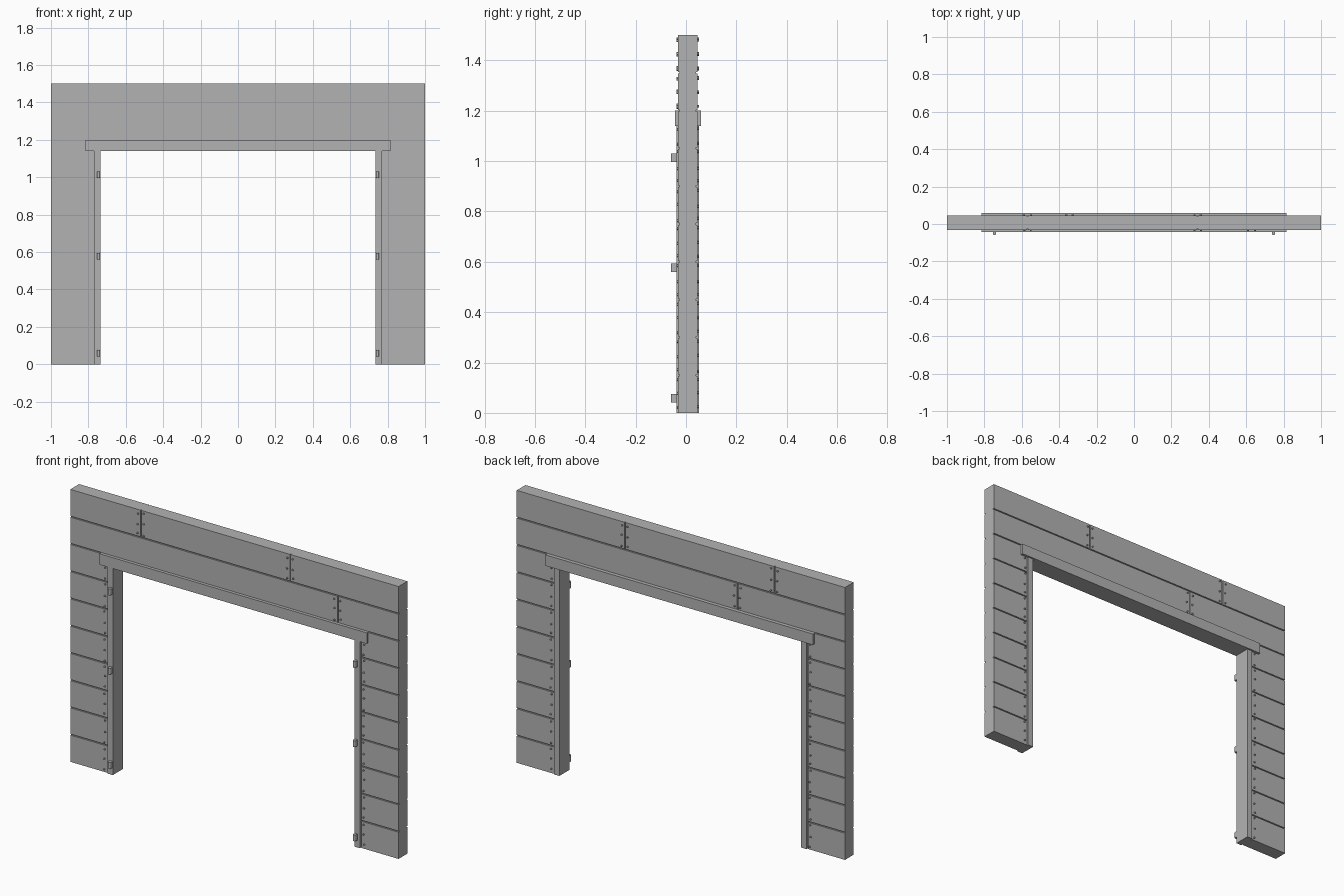
import bpy, bmesh, math, random
from mathutils import Matrix, Vector

random.seed(4)
if "Cube" in bpy.data.objects:
    bpy.data.objects.remove(bpy.data.objects["Cube"], do_unlink=True)

grey = bpy.data.materials.new("grey")
grey.use_nodes = True
colour = (0.45, 0.45, 0.45, 1)
grey.diffuse_color = colour
grey.node_tree.nodes["Principled BSDF"].inputs["Base Color"].default_value = colour

# Wall depth, plank height and groove size
FRONT, BACK = -0.031, 0.045
ROW, GAP, SKIN = 0.15, 0.006, 0.006
INNER = 0.774


def add_box(bm, lo, hi):
    lo, hi = Vector(lo), Vector(hi)
    size = Matrix.Diagonal((*(hi - lo), 1))
    bmesh.ops.create_cube(bm, size=1, matrix=Matrix.Translation((lo + hi) / 2) @ size)


def add_rod(bm, centre, radius, depth, sides, along_y=False):
    turn = Matrix.Rotation(math.pi / 2, 4, "X") if along_y else Matrix()
    bmesh.ops.create_cone(bm, cap_ends=True, segments=sides, radius1=radius, radius2=radius,
                          depth=depth, matrix=Matrix.Translation(centre) @ turn)


def finish(name, bm):
    mesh = bpy.data.meshes.new(name)
    bm.to_mesh(mesh)
    bm.free()
    mesh.materials.append(grey)
    obj = bpy.data.objects.new(name, mesh)
    bpy.context.collection.objects.link(obj)
    return obj


def box(name, lo, hi):
    bm = bmesh.new()
    add_box(bm, lo, hi)
    return finish(name, bm)


# Solid core behind the planks
box("header_core", (-1, FRONT + SKIN, 1.2), (1, BACK - SKIN, 1.5))
for side, x0, x1 in (("right", -1, -INNER), ("left", INNER, 1)):
    box(side + "_core", (x0, FRONT + SKIN, 0), (x1, BACK - SKIN, 1.2))

# Planks and nails on both faces
for face, y, inward, lower_joint in (("front", FRONT, 1, 0.63), ("back", BACK, -1, -0.345)):
    planks, nails = bmesh.new(), bmesh.new()
    y_lo, y_hi = sorted((y, y + inward * SKIN))

    def nail_column(x, row):
        for part in (0.12, 0.5, 0.87):
            z = (row + part) * ROW + random.uniform(-0.006, 0.006)
            at = (x + random.uniform(-0.003, 0.003), y - inward * 0.002, z)
            add_rod(nails, at, 0.005, 0.008, 6, along_y=True)

    def plank(x0, x1, row):
        z0 = row * ROW + (GAP / 2 if row else 0)
        z1 = (row + 1) * ROW - (GAP / 2 if row < 9 else 0)
        add_box(planks, (x0, y_lo, z0), (x1, y_hi, z1))

    # Short planks beside the opening
    for row in range(8):
        for x0, x1, s in ((-1, -INNER, -1), (INNER, 1, 1)):
            plank(x0, x1, row)
            nail_column(s * (INNER + 0.015), row)

    # Long planks over the opening, with butt joints
    for row, joints in ((8, [lower_joint]), (9, [-0.57, 0.34])):
        starts = [-1] + [j + GAP / 2 for j in joints]
        ends = [j - GAP / 2 for j in joints] + [1]
        for x0, x1 in zip(starts, ends):
            plank(x0, x1, row)
        for j in joints:
            nail_column(j - 0.018, row)
            nail_column(j + 0.018, row)

    finish(face + "_planks", planks)
    finish(face + "_nails", nails)

# Door frame
box("lintel", (-0.815, -0.043, 1.14), (0.815, 0.06, 1.2))
for side, s in (("right", -1), ("left", 1)):
    x0, x1 = sorted((s * 0.736, s * 0.769))
    box(side + "_jamb", (x0, -0.038, 0), (x1, 0.051, 1.14))
    # Narrow strip closing the gap between jamb and wall
    x0, x1 = sorted((s * 0.768, s * INNER))
    box(side + "_jamb_filler", (x0, FRONT + SKIN, 0), (x1, BACK - SKIN, 1.14))

    # Hinge knuckles
    bm = bmesh.new()
    for z in (0.058, 0.577, 1.013):
        add_rod(bm, (s * 0.746, -0.051, z), 0.009, 0.034, 16)
        add_box(bm, (s * 0.746 - 0.009, -0.051, z - 0.017),
                (s * 0.746 + 0.009, -0.037, z + 0.017))
    hinges = finish(side + "_hinges", bm)
    bpy.ops.object.select_all(action="DESELECT")
    hinges.select_set(True)
    bpy.context.view_layer.objects.active = hinges
    bpy.ops.object.shade_smooth_by_angle(angle=math.radians(35))
